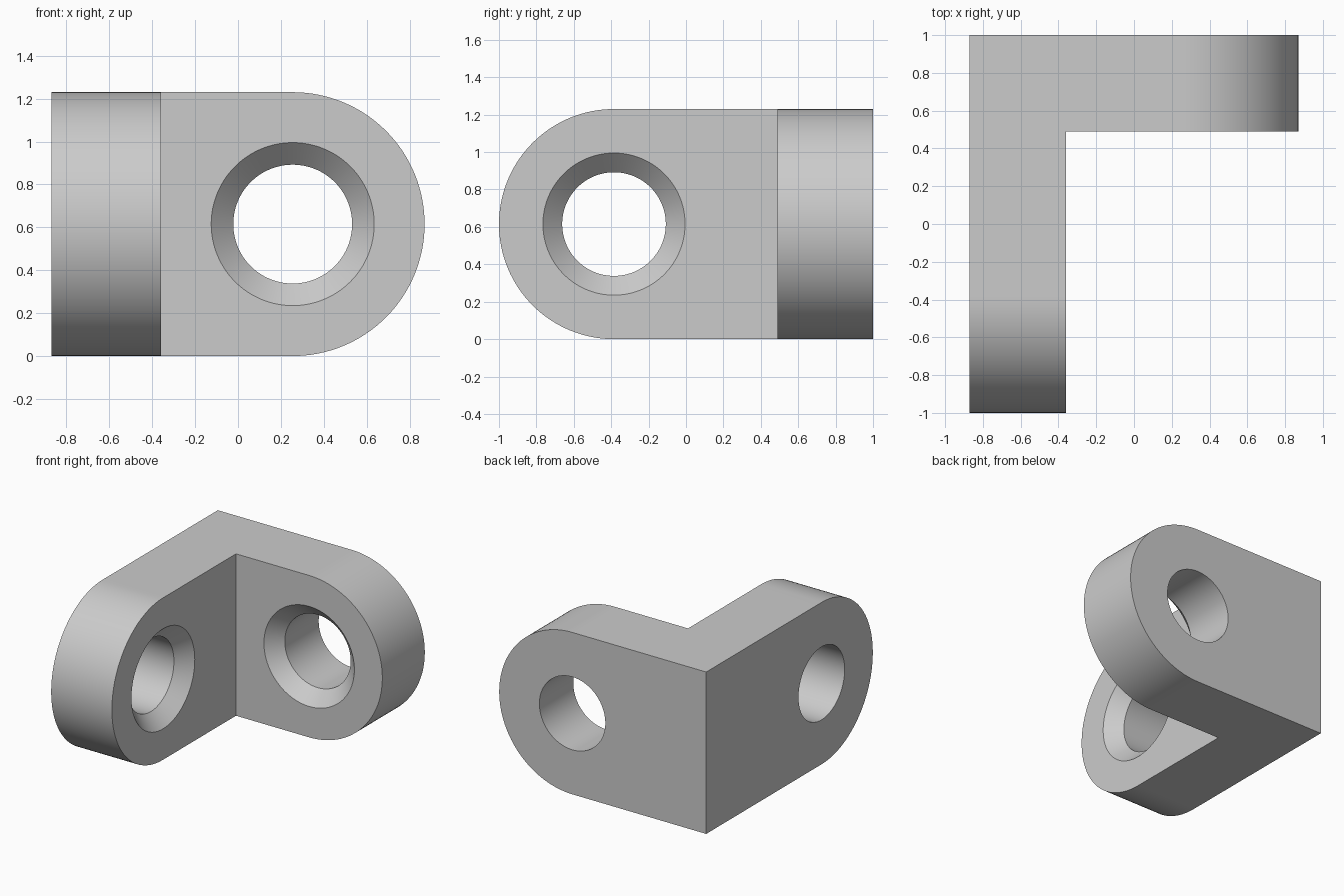
import bpy, bmesh
from math import sin, cos, pi

if "Cube" in bpy.data.objects:
    bpy.data.objects.remove(bpy.data.objects["Cube"])

# Bracket dimensions
THICK, HALF_H = 0.51, 0.615      # leg thickness, half height (= end radius)
BORE, SINK = 0.277, 0.38         # hole radius, countersink radius
X_OUT, Y_OUT = -0.87, 1.0        # outer corner
STEPS = 128                      # points around each ring

metal = bpy.data.materials.new("grey_metal")
metal.use_nodes = True
grey = (0.6, 0.6, 0.6, 1)
metal.diffuse_color = grey
metal.node_tree.nodes["Principled BSDF"].inputs["Base Color"].default_value = grey


def outline(i, reach):
    """Half-round end on one side, square corner end on the other."""
    a = 2 * pi * i / STEPS
    if cos(a) > -1e-6:
        return HALF_H * cos(a), HALF_H * sin(a)
    t = 4 * i / STEPS - 1            # 0 at the top, 2 at the bottom
    z = max(-1, min(1, 2 - 2 * t))
    return -reach * min(1, 2 * t, 4 - 2 * t), HALF_H * z


def circle(i, r):
    a = 2 * pi * i / STEPS
    return r * cos(a), r * sin(a)


def add_leg(bm, centre, place):
    """One leg, mitred at the corner; place maps (along, depth, z) to the model."""
    sections = [
        (0, lambda i: outline(i, centre)),
        (THICK, lambda i: outline(i, centre - THICK)),
        (THICK, lambda i: circle(i, SINK)),
        (THICK - (SINK - BORE), lambda i: circle(i, BORE)),
        (0, lambda i: circle(i, BORE)),
    ]
    rings = []
    for depth, shape in sections:
        ring = []
        for i in range(STEPS):
            u, z = shape(i)
            ring.append(bm.verts.new(place(centre + u, depth, HALF_H + z)))
        rings.append(ring)
    for k, ring in enumerate(rings):
        nxt = rings[(k + 1) % len(rings)]
        for i in range(STEPS):
            # leave the mitre open where the two legs meet
            if k == 0 and 3 / 8 <= i / STEPS < 5 / 8:
                continue
            j = (i + 1) % STEPS
            bm.faces.new((ring[i], ring[j], nxt[j], nxt[i]))


# Two legs joined into one corner bracket
bm = bmesh.new()
add_leg(bm, 1.125, lambda u, d, z: (X_OUT + u, Y_OUT - d, z))
add_leg(bm, 1.385, lambda u, d, z: (X_OUT + d, Y_OUT - u, z))
bmesh.ops.remove_doubles(bm, verts=bm.verts, dist=1e-4)
bmesh.ops.recalc_face_normals(bm, faces=bm.faces)

mesh = bpy.data.meshes.new("corner_bracket")
bm.to_mesh(mesh)
bm.free()
mesh.materials.append(metal)
bracket = bpy.data.objects.new("corner_bracket", mesh)
bpy.context.collection.objects.link(bracket)

# Smooth round surfaces, sharp edges
bpy.ops.object.select_all(action="DESELECT")
bracket.select_set(True)
bpy.context.view_layer.objects.active = bracket
bpy.ops.object.shade_smooth_by_angle(angle=pi / 6)
